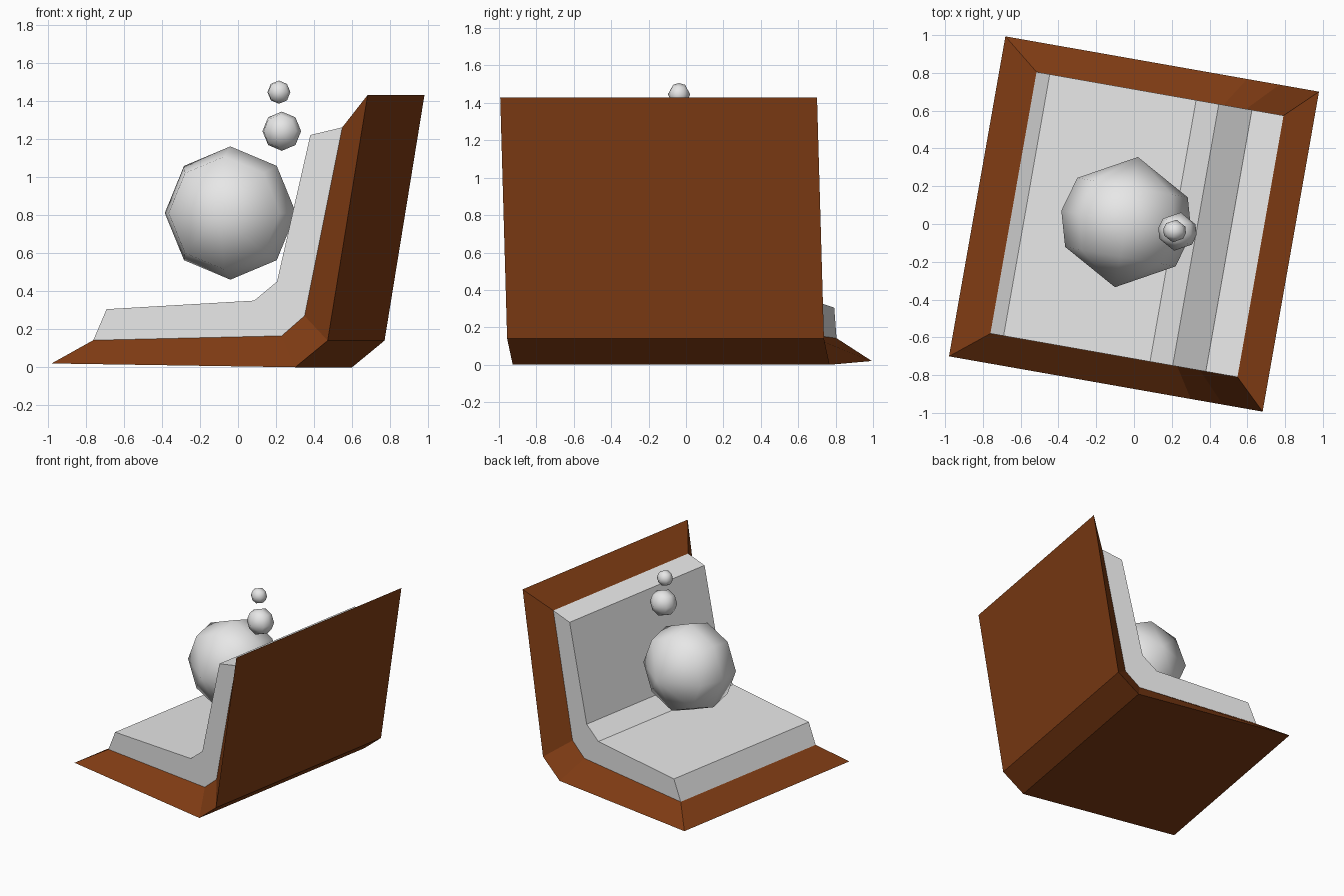
import bpy, bmesh, math

if "Cube" in bpy.data.objects:
    bpy.data.objects.remove(bpy.data.objects["Cube"])

TURN = math.radians(-10)   # whole seat is turned slightly


def material(name, rgb):
    m = bpy.data.materials.new(name)
    m.diffuse_color = (*rgb, 1)
    m.use_nodes = True
    m.node_tree.nodes["Principled BSDF"].inputs["Base Color"].default_value = m.diffuse_color
    return m


BROWN = material("brown", (0.22, 0.046, 0.007))
GREY = material("light grey", (0.8, 0.8, 0.8))


def finish(bm, name, mat):
    bmesh.ops.recalc_face_normals(bm, faces=bm.faces)
    me = bpy.data.meshes.new(name)
    bm.to_mesh(me)
    bm.free()
    ob = bpy.data.objects.new(name, me)
    bpy.context.collection.objects.link(ob)
    me.materials.append(mat)
    ob.rotation_euler.z = TURN
    return ob


def loft_profiles(name, outer, outer_w, inner, inner_w, mat, close_outer=True, close_inner=True):
    """Solid between two side profiles (x, z), each swept across its half width."""
    bm = bmesh.new()
    rows = {}
    for key, prof, w in (("o", outer, outer_w), ("i", inner, inner_w)):
        for side in (-1, 1):
            rows[key, side] = [bm.verts.new((x, side * w, z)) for x, z in prof]
    o1, o2, i1, i2 = rows["o", -1], rows["o", 1], rows["i", -1], rows["i", 1]
    strips = [(o1, i1), (o2, i2)]
    if close_outer:
        strips.append((o1, o2))
    if close_inner:
        strips.append((i1, i2))
    for a, b in strips:
        for k in range(len(a) - 1):
            bm.faces.new((a[k], a[k + 1], b[k + 1], b[k]))
    for k in (0, -1):      # front lip and top lip
        bm.faces.new((o1[k], o2[k], i2[k], i1[k]))
    return finish(bm, name, mat)


# Side profiles from the front lip to the top of the back
shell = [(-0.843, 0.02), (0.457, 0.0), (0.63, 0.14), (0.843, 1.43)]
seam = [(-0.648, 0.142), (0.357, 0.165), (0.479, 0.27), (0.68, 1.26)]
pad = [(-0.577, 0.305), (0.21, 0.35), (0.332, 0.45), (0.51, 1.22)]

# Brown shell and grey padding
loft_profiles("seat_shell", shell, 0.86, seam, 0.703, BROWN)
loft_profiles("seat_padding", seam, 0.703, pad, 0.703, GREY, close_outer=False)


def ball(name, centre, r):
    """Eight sided ball, poles facing front and back, three rings."""
    bm = bmesh.new()
    rings = []
    for lat in (-32, 0, 32):
        a = math.radians(lat)
        rings.append([bm.verts.new((r * math.cos(a) * math.cos(k * math.pi / 4),
                                    r * math.sin(a),
                                    r * math.cos(a) * math.sin(k * math.pi / 4)))
                      for k in range(8)])
    poles = [bm.verts.new((0, -r, 0)), bm.verts.new((0, r, 0))]
    for k in range(8):
        n = (k + 1) % 8
        for a, b in zip(rings, rings[1:]):
            bm.faces.new((a[k], a[n], b[n], b[k]))
        bm.faces.new((poles[0], rings[0][k], rings[0][n]))
        bm.faces.new((poles[1], rings[2][k], rings[2][n]))
    for f in bm.faces:
        f.smooth = True
    ob = finish(bm, name, GREY)
    ob.location = centre


# Floating balls
ball("large_ball", (-0.04, 0.01, 0.81), 0.35)
ball("medium_ball", (0.23, -0.04, 1.24), 0.103)
ball("small_ball", (0.215, -0.037, 1.445), 0.061)
